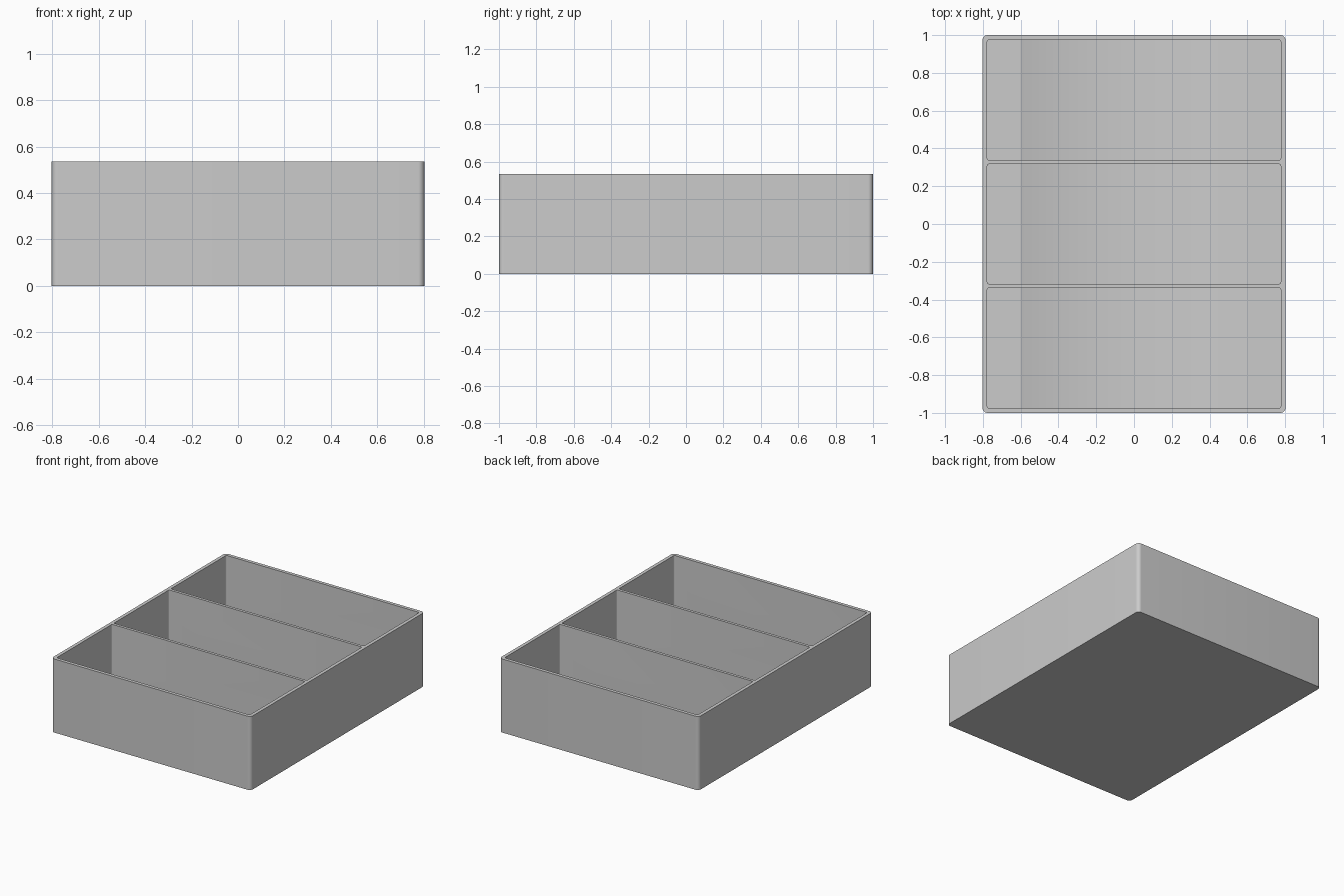
import bpy, bmesh, math

if "Cube" in bpy.data.objects:
    bpy.data.objects.remove(bpy.data.objects["Cube"])

HX, HY, H = 0.802, 1.0, 0.535      # outer half sizes and height
IX = 0.777                         # inner half width
FLOOR, DIP, DIP_X = 0.12, 0.095, 0.6   # ledge height, hollow depth, hollow half width

grey = bpy.data.materials.new("grey plastic")
grey.diffuse_color = (0.6, 0.6, 0.6, 1)
grey.use_nodes = True
grey.node_tree.nodes["Principled BSDF"].inputs["Base Color"].default_value = grey.diffuse_color


def prism(name, profile, y0, y1, radius, segments):
    """Extrude an xz profile along y and round its upright outer edges."""
    bm = bmesh.new()
    face = bm.faces.new([bm.verts.new((x, y0, z)) for x, z in profile])
    ext = bmesh.ops.extrude_face_region(bm, geom=[face])
    for v in ext["geom"]:
        if isinstance(v, bmesh.types.BMVert):
            v.co.y = y1
    bmesh.ops.recalc_face_normals(bm, faces=bm.faces)
    upright = [e for e in bm.edges
               if abs(e.verts[0].co.z - e.verts[1].co.z) > 0.3]
    bmesh.ops.bevel(bm, geom=upright, offset=radius, segments=segments,
                    profile=0.5, affect='EDGES')
    bmesh.ops.recalc_face_normals(bm, faces=bm.faces)
    mesh = bpy.data.meshes.new(name)
    bm.to_mesh(mesh)
    bm.free()
    obj = bpy.data.objects.new(name, mesh)
    bpy.context.collection.objects.link(obj)
    mesh.materials.append(grey)
    return obj


# Outer block
tray = prism("divided_tray", [(-HX, 0), (HX, 0), (HX, H), (-HX, H)],
             -HY, HY, 0.027, 10)
bpy.context.view_layer.objects.active = tray
tray.select_set(True)

# Compartment profile: flat ledges at the sides, shallow curved hollow between
R = (DIP_X ** 2 + DIP ** 2) / (2 * DIP)
A = math.asin(DIP_X / R)
N = 32
arc = []
for i in range(N + 1):
    a = -A + 2 * A * i / N
    arc.append((R * math.sin(a), FLOOR - DIP + R * (1 - math.cos(a))))
pocket = [(-IX, 0.7), (-IX, FLOOR)] + arc + [(IX, FLOOR), (IX, 0.7)]

# Three compartments cut into the block
for y0, y1 in ((-0.975, -0.338), (-0.317, 0.317), (0.338, 0.975)):
    cutter = prism("compartment_cutter", pocket, y0, y1, 0.01, 10)
    cutter.hide_render = True
    mod = tray.modifiers.new("compartment", 'BOOLEAN')
    mod.operation = 'DIFFERENCE'
    mod.solver = 'EXACT'
    mod.object = cutter
    bpy.ops.object.modifier_apply(modifier=mod.name)
    bpy.data.objects.remove(cutter)

# Smooth corners and hollows, crisp rims
bpy.ops.object.shade_smooth_by_angle(angle=math.radians(12))
